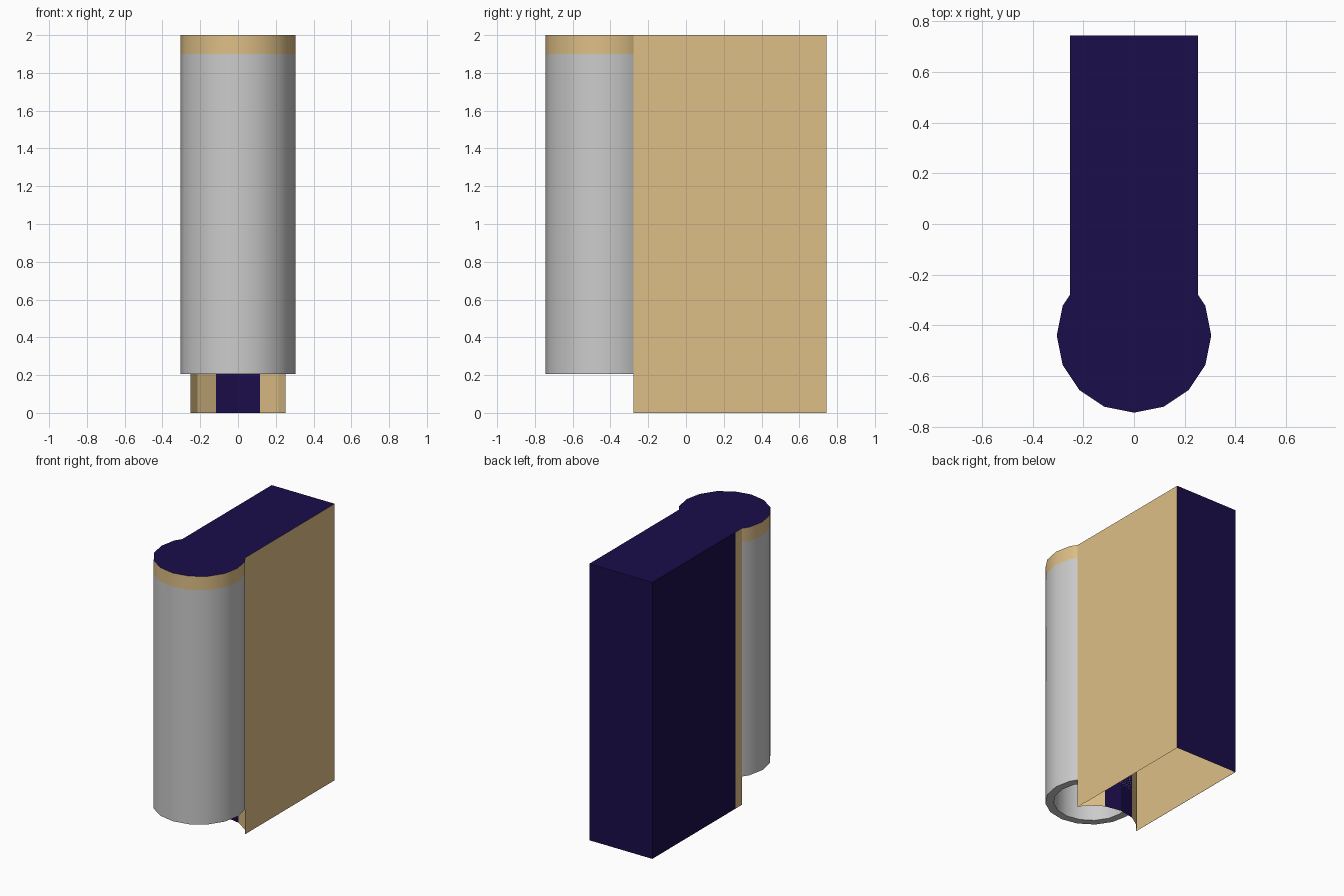
import bpy, bmesh, math

if "Cube" in bpy.data.objects:
    bpy.data.objects.remove(bpy.data.objects["Cube"])

R, CY, W, BACK, TOP = 0.305, -0.44, 0.252, 0.745, 2.0
STEP = math.pi / 8


def material(name, rgb):
    m = bpy.data.materials.new(name)
    m.diffuse_color = (*rgb, 1)
    m.use_nodes = True
    m.node_tree.nodes["Principled BSDF"].inputs["Base Color"].default_value = m.diffuse_color
    return m


TAN = material("tan", (0.73, 0.52, 0.24))
NAVY = material("navy", (0.011, 0.004, 0.07))


def ring(i, r=R):
    return (r * math.cos(i * STEP), CY + r * math.sin(i * STEP))


def finish(bm, name, mats=(), smooth=False):
    me = bpy.data.meshes.new(name)
    bm.to_mesh(me)
    bm.free()
    ob = bpy.data.objects.new(name, me)
    bpy.context.collection.objects.link(ob)
    for m in mats:
        me.materials.append(m)
    if smooth:
        bpy.ops.object.select_all(action='DESELECT')
        ob.select_set(True)
        bpy.context.view_layer.objects.active = ob
        bpy.ops.object.shade_smooth_by_angle(angle=math.radians(30))
    return ob


def wall(name, path, z0, z1, mats, slots=None, smooth=False):
    """Upright sheet following a plan path, outer side on the right of travel."""
    bm = bmesh.new()
    lo = [bm.verts.new((x, y, z0)) for x, y in path]
    hi = [bm.verts.new((x, y, z1)) for x, y in path]
    for i in range(len(path) - 1):
        f = bm.faces.new((lo[i], lo[i + 1], hi[i + 1], hi[i]))
        f.material_index = slots[i] if slots else 0
    return finish(bm, name, mats, smooth)


def plate(name, path, z, mat):
    bm = bmesh.new()
    bm.faces.new([bm.verts.new((x, y, z)) for x, y in path])
    return finish(bm, name, [mat])


# Point where the 16-sided round meets the flat side of the block
a, b = ring(1), ring(2)
NY = a[1] + (a[0] - W) / (a[0] - b[0]) * (b[1] - a[1])

# Block sides: tan right, navy back and left, tan strip beside the tube
wall("block_sides", [(W, NY), (W, BACK), (-W, BACK), (-W, -0.207), (-W, NY)],
     0, TOP, [TAN, NAVY], [0, 1, 1, 0])

# Tan lining inside the open-bottomed block
e = 0.003
wall("block_lining", [(-W + e, -0.207), (-W + e, BACK - e), (W - e, BACK - e), (W - e, -0.207)],
     0, TOP - e, [TAN])

# Hollowed front of the block
wall("block_hollow_front", [(-W, NY)] + [ring(i) for i in range(6, 1, -1)] + [(W, NY)],
     0, 1.9, [TAN, NAVY], [0, 0, 1, 1, 0, 0])

# Tan collar above the tube, with its underside
front = [(-W, NY)] + [ring(i) for i in range(7, 18)] + [(W, NY)]
wall("collar", front, 1.9, TOP, [TAN], smooth=True)
plate("collar_underside", [ring(i, R - 0.002) for i in range(16, 0, -1)], 1.9, TAN)

# Navy lid in keyhole outline
plate("lid", front + [(W, BACK), (-W, BACK)], TOP, NAVY)

# Grey open tube
bm = bmesh.new()
rows = [[bm.verts.new((*ring(i, r), z)) for i in range(16)]
        for r, z in ((R, 1.9), (R, 0.205), (0.25, 0.205), (0.25, 1.895))]
for k in range(3):
    for i in range(16):
        j = (i + 1) % 16
        bm.faces.new((rows[k][i], rows[k + 1][i], rows[k + 1][j], rows[k][j]))
finish(bm, "tube", smooth=True)
